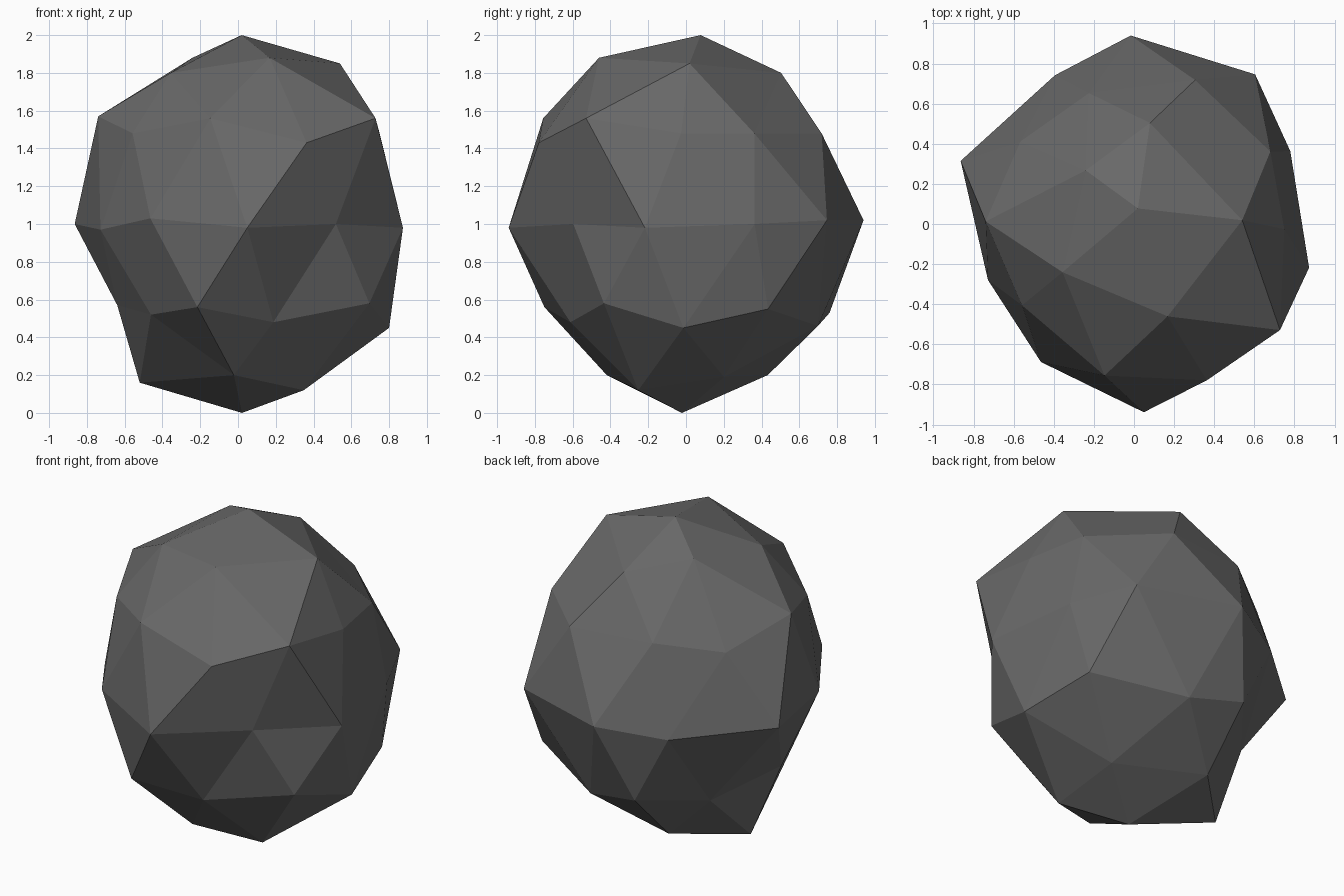
import bpy
import bmesh
from math import atan2, cos, sin, radians, degrees, pi

default_cube = bpy.data.objects.get("Cube")
if default_cube:
    bpy.data.objects.remove(default_cube, do_unlink=True)

# Plain matte stone colour
stone = bpy.data.materials.new("dark_grey_stone")
stone.use_nodes = True
stone_colour = (0.14, 0.14, 0.14, 1.0)
stone.diffuse_color = stone_colour
shader = stone.node_tree.nodes["Principled BSDF"]
shader.inputs["Base Color"].default_value = stone_colour
shader.inputs["Roughness"].default_value = 0.9

# Rings of the rock from base to tip: height, first angle, then for each corner
# its radius and lift in hundredths, and its twist in degrees
RINGS = [
    dict(height=0, start=0, radius=[3], twist=[-45], lift=[0]),
    dict(height=0.16, start=36, radius=[39, 47, 53, 42, 43],
         twist=[-5, 5, -11, 15, 0], lift=[3, 4, 0, 4, -4]),
    dict(height=0.48, start=0, radius=[80, 72, 61, 62, 64],
         twist=[-1, 4, -6, 6, -1], lift=[-3, -2, -1, 4, 0]),
    dict(height=0.56, start=36, radius=[82, 78, 64, 78, 82],
         twist=[-4, -5, 3, 2, 4], lift=[-1, -3, 1, 0, 2]),
    dict(height=1, start=18, radius=[86, 96, 94, 84, 92, 78, 83, 94, 79, 90],
         twist=[7, -3, 1, -8, -2, 3, 2, 3, 5, 4],
         lift=[0, 2, 2, -4, 0, -3, 3, -2, 0, -2]),
    dict(height=1.46, start=0, radius=[75, 78, 70, 69, 86],
         twist=[-2, -5, 0, 0, 7], lift=[2, 2, -3, 2, -3]),
    dict(height=1.53, start=36, radius=[77, 69, 74, 77, 90],
         twist=[-8, 1, -1, 7, 0], lift=[-5, -4, 4, 3, 3]),
    dict(height=1.84, start=0, radius=[54, 51, 36, 43, 49],
         twist=[2, 9, -12, -2, 2], lift=[1, -4, 4, -4, 4]),
    dict(height=2, start=0, radius=[8], twist=[76], lift=[0]),
]


def ring_number(z):
    """Ring of an even ball that a corner at height z belongs to."""
    limits = [-0.95, -0.7, -0.49, -0.2, 0.2, 0.49, 0.7, 0.95]
    return sum(z > limit for limit in limits)


def shape_corner(corner):
    """Move one corner of the even ball to its place on the rock."""
    ring = RINGS[ring_number(corner.z)]
    count = len(ring["radius"])
    step = 360 / count
    angle = degrees(atan2(corner.y, corner.x))
    place = round((angle - ring["start"]) / step) % count
    turn = radians(ring["start"] + place * step + ring["twist"][place])
    reach = ring["radius"][place] / 100
    corner.x = reach * cos(turn)
    corner.y = reach * sin(turn)
    corner.z = ring["height"] + ring["lift"][place] / 100


# Rock: a faceted ball with each corner knocked out of true
bm = bmesh.new()
bmesh.ops.create_icosphere(bm, subdivisions=2, radius=1)
for vert in bm.verts:
    shape_corner(vert.co)
bmesh.ops.recalc_face_normals(bm, faces=bm.faces)
for face in bm.faces:
    face.smooth = False

mesh = bpy.data.meshes.new("rock")
bm.to_mesh(mesh)
bm.free()
mesh.materials.append(stone)
rock = bpy.data.objects.new("rock", mesh)
bpy.context.collection.objects.link(rock)
